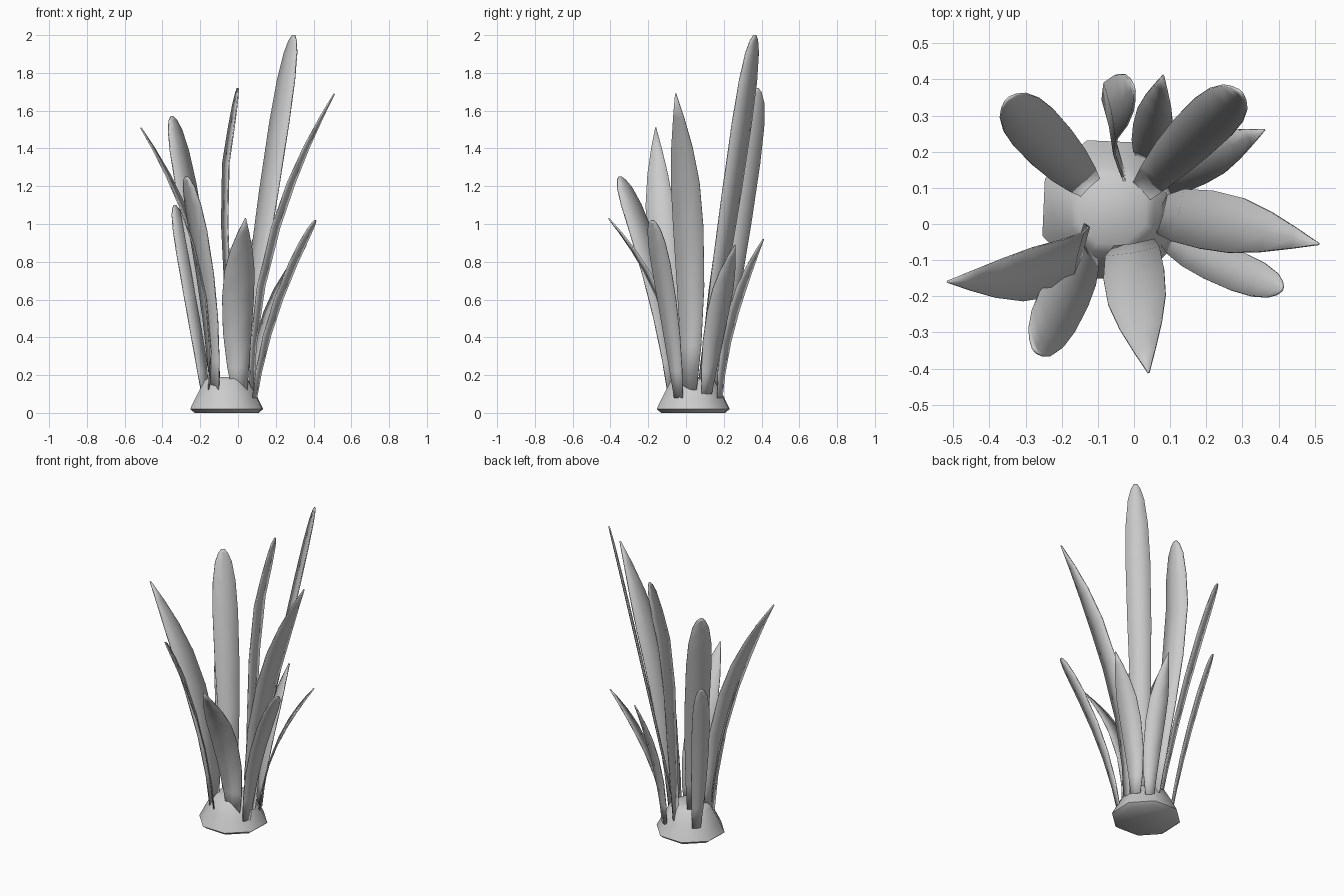
import bpy, bmesh, math
from mathutils import Vector

if "Cube" in bpy.data.objects:
    bpy.data.objects.remove(bpy.data.objects["Cube"])


def finish(bm, name, angle):
    bmesh.ops.recalc_face_normals(bm, faces=bm.faces)
    me = bpy.data.meshes.new(name)
    bm.to_mesh(me)
    bm.free()
    ob = bpy.data.objects.new(name, me)
    bpy.context.collection.objects.link(ob)
    bpy.ops.object.select_all(action='DESELECT')
    ob.select_set(True)
    bpy.context.view_layer.objects.active = ob
    bpy.ops.object.shade_smooth_by_angle(angle=math.radians(angle))
    return ob


# half-width profiles along the leaf: (t, fraction of full width)
POINTED = [(0, .45), (.15, .68), (.35, .9), (.55, 1), (.7, .95), (.82, .7), (.92, .36), (1, .03)]
ROUNDED = [(0, .45), (.15, .65), (.35, .85), (.55, .97), (.75, 1), (.87, .9), (.95, .66), (.985, .38), (1, .12)]


def spine(p, t, kink):
    z = p[0].z + t * (p[2].z - p[0].z)
    if kink:
        a, b = (p[0], p[1]) if z < p[1].z else (p[1], p[2])
        return a.lerp(b, (z - a.z) / (b.z - a.z))
    # parabola through base, middle and tip
    out = Vector((0, 0, 0))
    for i in range(3):
        w = 1
        for j in range(3):
            if j != i:
                w *= (z - p[j].z) / (p[i].z - p[j].z)
        out += p[i] * w
    return out


def leaf(name, base, mid, tip, width, profile, side=None, kink=False):
    p = [Vector(base), Vector(mid), Vector(tip)]
    lean = p[2] - p[0]
    # width runs across the lean direction unless an angle is given
    ang = math.radians(side) if side is not None else math.atan2(lean.y, lean.x) + math.pi / 2
    across = Vector((math.cos(ang), math.sin(ang), 0))
    out = Vector((across.y, -across.x, 0))
    if out.dot(lean) < 0:
        out = -out
    bm = bmesh.new()
    rows = []
    for t, f in profile:
        c = spine(p, t, kink)
        h = width * f / 2
        rows.append([bm.verts.new(c + across * h * s - out * 0.06 * h * abs(s)) for s in (-1, 0, 1)])
    for a, b in zip(rows, rows[1:]):
        for i in range(2):
            bm.faces.new((a[i], a[i + 1], b[i + 1], b[i]))
    ob = finish(bm, name, 40)
    m = ob.modifiers.new("thickness", 'SOLIDIFY')
    m.thickness = 0.007
    m.offset = 0


# octagonal root mound
bm = bmesh.new()
rings = []
for r, z in [(.18, 0), (.206, .02), (.165, .1), (.125, .17), (.1, .19)]:
    rings.append([bm.verts.new((-.06 + r * math.cos(math.radians(20 + 45 * k)),
                                .038 + r * math.sin(math.radians(20 + 45 * k)), z)) for k in range(8)])
for a, b in zip(rings, rings[1:]):
    for k in range(8):
        bm.faces.new((a[k], a[(k + 1) % 8], b[(k + 1) % 8], b[k]))
bm.faces.new(rings[0])
bm.faces.new(rings[-1])
finish(bm, "root_mound", 50)

# tall inner leaves
leaf("tall_leaf_back_right", (.02, .09, .15), (.155, .235, 1.1), (.295, .365, 2.0), .145, ROUNDED)
leaf("tall_leaf_back_left", (-.12, .1, .15), (-.225, .21, .9), (-.35, .345, 1.57), .15, ROUNDED)
leaf("tall_leaf_back", (-.03, .15, .12), (-.075, .3, 1.22), (0, .375, 1.72), .16, ROUNDED, side=102, kink=True)
leaf("tall_leaf_right", (.075, .02, .12), (.21, .01, 1.0), (.51, -.055, 1.69), .165, POINTED, side=75)
leaf("tall_leaf_left", (-.15, -.03, .12), (-.235, -.125, .92), (-.515, -.16, 1.51), .16, POINTED, side=-102)
leaf("tall_leaf_front_left", (-.125, -.07, .1), (-.18, -.18, .75), (-.275, -.35, 1.25), .15, ROUNDED, side=-52)

# short outer leaves
leaf("short_leaf_front", (.01, -.06, .1), (0, -.14, .6), (.04, -.41, 1.03), .17, POINTED, side=10)
leaf("short_leaf_front_right", (.09, -.04, .08), (.21, -.1, .58), (.41, -.18, 1.02), .11, ROUNDED)
leaf("short_leaf_right", (.08, .11, .1), (.17, .17, .53), (.36, .26, .89), .13, POINTED)
leaf("short_leaf_back", (.03, .18, .08), (.05, .25, .52), (.08, .41, .92), .115, POINTED, side=152)
leaf("short_leaf_back_left", (-.17, .14, .07), (-.255, .22, .65), (-.335, .32, 1.1), .105, ROUNDED)
